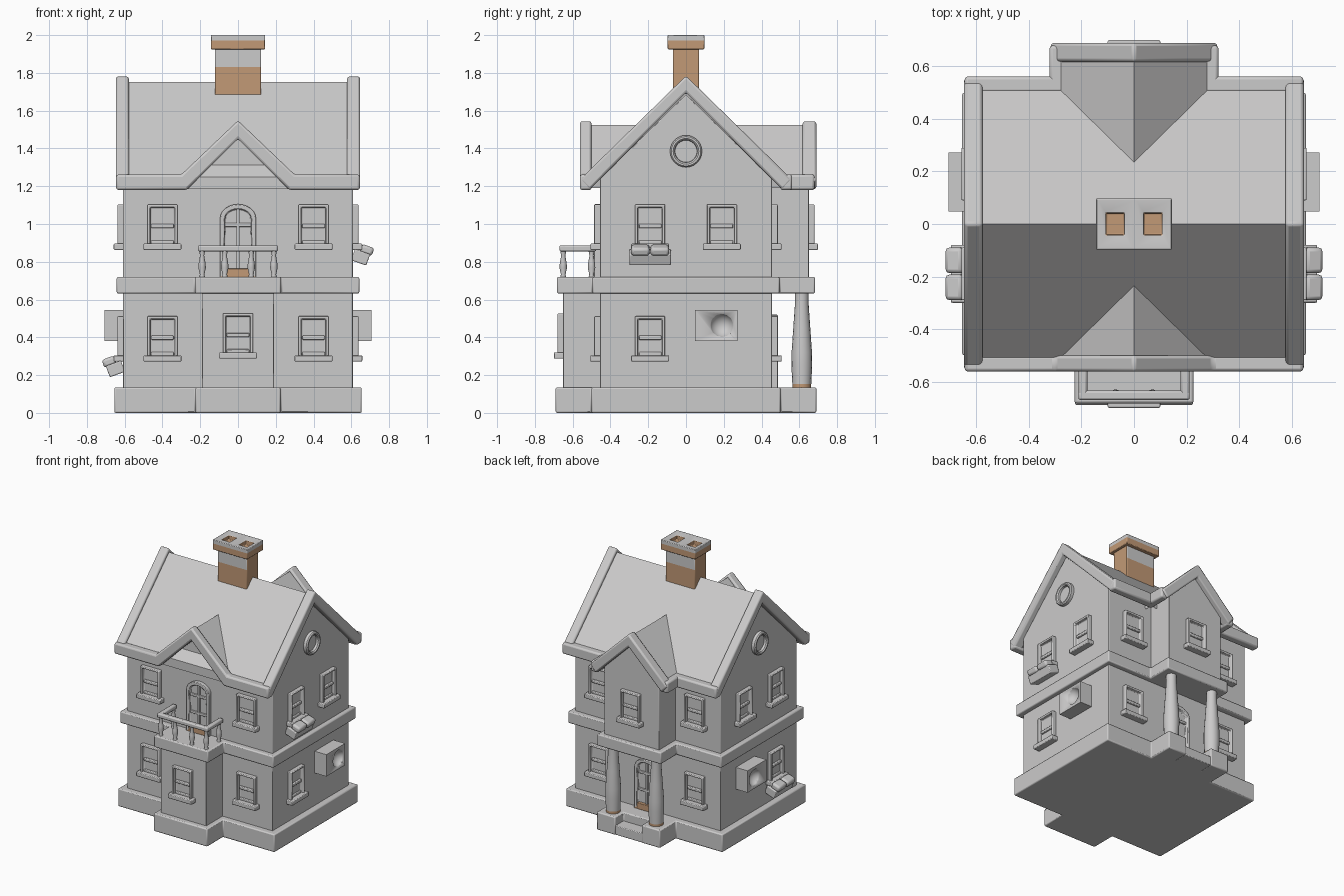
import bpy, bmesh
from math import pi, cos, sin, radians
from mathutils import Matrix, Vector

cube = bpy.data.objects.get("Cube")
if cube:
    bpy.data.objects.remove(cube)


def material(name, rgb):
    m = bpy.data.materials.new(name)
    m.use_nodes = True
    m.diffuse_color = (*rgb, 1)
    m.node_tree.nodes["Principled BSDF"].inputs["Base Color"].default_value = (*rgb, 1)
    return m


STONE = material("pale grey", (0.6, 0.595, 0.595))
BRICK = material("warm brown", (0.54, 0.32, 0.18))


def finish(name, bm, bevel=0.008, matrix=None, rule=None):
    """Turn a bmesh into a softly bevelled object; rule picks the brown faces."""
    bmesh.ops.recalc_face_normals(bm, faces=bm.faces)
    if rule:
        for f in bm.faces:
            f.material_index = int(rule(f.calc_center_median(), f.normal))
    mesh = bpy.data.meshes.new(name)
    bm.to_mesh(mesh)
    bm.free()
    mesh.materials.append(STONE)
    mesh.materials.append(BRICK)
    ob = bpy.data.objects.new(name, mesh)
    bpy.context.collection.objects.link(ob)
    if matrix:
        ob.matrix_world = matrix
    bpy.ops.object.select_all(action='DESELECT')
    ob.select_set(True)
    bpy.context.view_layer.objects.active = ob
    bpy.ops.object.shade_smooth_by_angle(angle=radians(35))
    if bevel:
        mod = ob.modifiers.new("soft_edges", 'BEVEL')
        mod.width, mod.segments, mod.limit_method = bevel, 2, 'ANGLE'
    return ob


def extrude(bm, pts, axis, a, b):
    """Extrude a 2D outline along an axis; returns the end face at b."""
    place = {'x': lambda p, t: (t, *p), 'y': lambda p, t: (p[0], t, p[1]),
             'z': lambda p, t: (*p, t)}[axis]
    lo = [bm.verts.new(place(p, a)) for p in pts]
    hi = [bm.verts.new(place(p, b)) for p in pts]
    bm.faces.new(lo)
    for i in range(len(pts)):
        j = (i + 1) % len(pts)
        bm.faces.new((lo[i], lo[j], hi[j], hi[i]))
    return bm.faces.new(hi)


def prism(name, pts, axis, a, b, bevel=0.008):
    bm = bmesh.new()
    extrude(bm, pts, axis, a, b)
    return finish(name, bm, bevel)


def add_box(bm, x, y, z):
    return extrude(bm, [(x[0], z[0]), (x[1], z[0]), (x[1], z[1]), (x[0], z[1])], 'y', y[1], y[0])


def box(name, x, y, z, bevel=0.008, matrix=None):
    bm = bmesh.new()
    add_box(bm, x, y, z)
    return finish(name, bm, bevel, matrix)


def both(half):
    """Mirror a half profile that starts on the centre line and ends on it."""
    return half + [(-u, v) for u, v in reversed(half) if u]


def chevron(top, edge, tip, under):
    return [(0, top), edge, tip, (0, under), (-tip[0], tip[1]), (-edge[0], edge[1])]


def lathe(name, profile, matrix, sides=16, rule=None):
    bm = bmesh.new()
    rings = [[bm.verts.new((r * cos(2 * pi * i / sides), r * sin(2 * pi * i / sides), z))
              for i in range(sides)] for r, z in profile]
    for low, high in zip(rings, rings[1:]):
        for i in range(sides):
            j = (i + 1) % sides
            bm.faces.new((low[i], low[j], high[j], high[i]))
    bm.faces.new(rings[0])
    bm.faces.new(rings[-1])
    return finish(name, bm, 0, matrix, rule)


def on_wall(x, y, z, angle):
    return Matrix.Translation((x, y, z)) @ Matrix.Rotation(radians(angle), 4, 'Z')


def stepped_outline(w, d, fw, fd, bw, bd, notch=None):
    """Floor outline with a front bay and a back bay."""
    half = [(0, -fd), (fw, -fd), (fw, -d), (w, -d), (w, d), (bw, d), (bw, bd)]
    half += [(notch, bd), (notch, 0.59), (0, 0.59)] if notch else [(0, bd)]
    return both(half)


# Foundation, floor band and walls
prism("foundation", stepped_outline(0.655, 0.5, 0.225, 0.69, 0.265, 0.69, 0.11), 'z', 0, 0.135)
box("porch_step", (-0.115, 0.115), (0.55, 0.685), (0, 0.07), 0.005)
prism("floor_band", stepped_outline(0.642, 0.495, 0.227, 0.683, 0.267, 0.683), 'z', 0.632, 0.72)
prism("main_walls", [(-0.456, 0.1), (0.456, 0.1), (0.456, 1.24), (0, 1.685), (-0.456, 1.24)],
      'x', -0.608, 0.608, 0.004)
box("front_bay_wall", (-0.19, 0.19), (-0.65, -0.4), (0.1, 0.66), 0.004)
prism("back_bay_wall", [(-0.23, 0.68), (0.23, 0.68), (0.23, 1.24), (0, 1.47), (-0.23, 1.24)],
      'y', 0.3, 0.65, 0.004)
prism("front_gable_wall", [(-0.28, 1.19), (0.28, 1.19), (0, 1.47)], 'y', -0.456, -0.1, 0)

# Roof surfaces
prism("main_roof", chevron(1.752, (0.52, 1.25), (0.52, 1.185), 1.68), 'x', -0.6, 0.6, 0)
for name, a, b in (("front_gable_roof", -0.53, -0.1), ("back_gable_roof", 0.1, 0.65)):
    prism(name, chevron(1.525, (0.29, 1.25), (0.28, 1.19), 1.45), 'y', a, b, 0)

# Raised roof borders
for s, side in ((1, "left"), (-1, "right")):
    a, b = sorted((s * 0.577, s * 0.647))
    prism(side + "_gable_border", chevron(1.785, (0.562, 1.235), (0.512, 1.18), 1.695), 'x', a, b, 0.012)
    a, b = sorted((s * 0.265, s * 0.645))
    box(side + "_back_eave", (a, b), (0.5, 0.562), (1.18, 1.262), 0.012)
    a, b = sorted((s * 0.265, s * 0.322))
    box(side + "_bay_eave", (a, b), (0.5, 0.68), (1.18, 1.262), 0.012)
prism("front_border", both([(0, 1.548), (0.3, 1.262), (0.645, 1.262), (0.645, 1.18),
                            (0.272, 1.18), (0, 1.45)]), 'y', -0.562, -0.5, 0.012)
prism("back_gable_border", chevron(1.548, (0.322, 1.235), (0.275, 1.18), 1.45), 'y', 0.618, 0.69, 0.012)

# Chimney shaft, brown below and on its narrow sides
bm = bmesh.new()
add_box(bm, (-0.123, 0.123), (-0.07, 0.07), (1.65, 1.93))
bmesh.ops.bisect_plane(bm, geom=bm.verts[:] + bm.edges[:] + bm.faces[:],
                       plane_co=(0, 0, 1.83), plane_no=(0, 0, 1))
finish("chimney_shaft", bm, 0.006, None,
       lambda c, n: c.z < 1.83 or (abs(n.x) > 0.5 and c.z < 1.9))

# Chimney cap with two flues
bm = bmesh.new()
add_box(bm, (-0.144, 0.144), (-0.097, 0.097), (1.925, 2.0))
for co, no in (((0, 0, 1.972), (0, 0, 1)), ((0, 0, 0), (1, 0, 0))):
    bmesh.ops.bisect_plane(bm, geom=bm.verts[:] + bm.edges[:] + bm.faces[:], plane_co=co, plane_no=no)
bm.normal_update()
bmesh.ops.recalc_face_normals(bm, faces=bm.faces)
for f in [f for f in bm.faces if f.normal.z > 0.9]:
    bmesh.ops.inset_individual(bm, faces=[f], thickness=0.015)
    bmesh.ops.inset_individual(bm, faces=[f], thickness=0.02)
    mid = f.calc_center_median()
    for v in f.verts:
        v.co = Vector((mid.x + (0.035 if v.co.x > mid.x else -0.035),
                       0.042 if v.co.y > 0 else -0.042, 1.99))
    bmesh.ops.inset_individual(bm, faces=[f], thickness=0.002, depth=-0.03)
finish("chimney_cap", bm, 0.004, None, lambda c, n: c.z < 1.97 or (abs(c.y) < 0.045 and c.z < 1.985))


# Windows: recessed frame, two sashes and a sill
def window(name, matrix):
    bm = bmesh.new()
    face = add_box(bm, (-0.08, 0.08), (-0.03, 0.02), (0.01, 0.24))
    bmesh.ops.recalc_face_normals(bm, faces=bm.faces)
    bmesh.ops.inset_individual(bm, faces=[face], thickness=0.02)
    bmesh.ops.inset_individual(bm, faces=[face], thickness=0.004, depth=-0.026)
    add_box(bm, (-0.06, 0.06), (-0.018, 0.01), (0.115, 0.137))
    add_box(bm, (-0.06, 0.06), (-0.014, 0.01), (0.03, 0.05))
    add_box(bm, (-0.1, 0.1), (-0.05, 0.02), (0, 0.033))
    finish(name, bm, 0.005, matrix)


LOWER, UPPER = 0.272, 0.863
for s, side in ((1, "left"), (-1, "right")):
    for z, floor in ((LOWER, "lower"), (UPPER, "upper")):
        window(f"front_{side}_{floor}_window", on_wall(s * 0.4, -0.456, z, 0))
        window(f"back_{side}_{floor}_window", on_wall(s * 0.4, 0.456, z, 180))
        window(f"{side}_{floor}_window", on_wall(s * 0.608, -0.19, z, s * 90))
    window(f"{side}_upper_rear_window", on_wall(s * 0.608, 0.19, UPPER, s * 90))
window("front_bay_window", on_wall(0, -0.65, 0.287, 0))
window("back_bay_window", on_wall(0, 0.65, UPPER, 180))


# Arched doors with a brown lower panel
def door(name, matrix):
    bm = bmesh.new()
    arch = [(0.095 * cos(pi * i / 12), 0.315 + 0.075 * sin(pi * i / 12)) for i in range(13)]
    face = extrude(bm, [(-0.095, 0)] + arch[::-1] + [(0.095, 0)], 'y', 0.02, -0.03)
    bmesh.ops.recalc_face_normals(bm, faces=bm.faces)
    bmesh.ops.inset_individual(bm, faces=[face], thickness=0.024)
    bmesh.ops.inset_individual(bm, faces=[face], thickness=0.004, depth=-0.022)
    add_box(bm, (-0.009, 0.009), (-0.018, 0.01), (0.03, 0.37))
    for z in (0.14, 0.27):
        add_box(bm, (-0.07, 0.07), (-0.018, 0.01), (z, z + 0.02))
    add_box(bm, (-0.07, 0.07), (-0.032, 0.01), (0.003, 0.05))
    finish(name, bm, 0.004, matrix,
           lambda c, n: c.z < 0.052 and abs(c.x) < 0.072 and c.y < -0.005)


door("balcony_door", on_wall(0, -0.456, 0.715, 0))
door("porch_door", on_wall(0, 0.456, 0.13, 180))

# Balcony rails and turned balusters
box("front_rail", (-0.212, 0.212), (-0.67, -0.635), (0.855, 0.887))
BALUSTER = [(0.016, 0), (0.012, 0.015), (0.02, 0.05), (0.018, 0.075), (0.011, 0.115), (0.016, 0.14)]
for s, side in ((1, "left"), (-1, "right")):
    a, b = sorted((s * 0.178, s * 0.212))
    box(side + "_rail", (a, b), (-0.66, -0.475), (0.855, 0.887))
    for x, y in ((0.19, -0.65), (0.07, -0.65), (0.19, -0.5)):
        lathe(side + "_baluster", BALUSTER, Matrix.Translation((s * x, y, 0.718)), 12)
    # Porch columns
    lathe(side + "_column", [(0.05, 0.125), (0.05, 0.152), (0.055, 0.25), (0.054, 0.32), (0.045, 0.45),
                             (0.036, 0.58), (0.036, 0.64)],
          Matrix.Translation((s * 0.18, 0.613, 0)), 16, lambda c, n: c.z < 0.15)
    # Round attic window
    lathe(side + "_round_window", [(0.085, -0.02), (0.085, 0.022), (0.078, 0.03), (0.068, 0.03),
                                   (0.06, 0.022), (0.058, 0.006)],
          Matrix.Translation((s * 0.608, 0, 1.385)) @ Matrix.Rotation(s * pi / 2, 4, 'Y'), 24)

    # Air unit with a scooped fan opening
    a, b = sorted((s * 0.59, s * 0.706))
    unit = box(side + "_air_unit", (a, b), (0.048, 0.272), (0.38, 0.545), 0)
    bm = bmesh.new()
    bmesh.ops.create_uvsphere(bm, u_segments=24, v_segments=16, radius=0.066)
    cutter = finish(side + "_fan_cutter", bm, 0, Matrix.Translation((s * 0.73, 0.19, 0.463)))
    cutter.hide_render = True
    cutter.hide_set(True)
    cut = unit.modifiers.new("fan_opening", 'BOOLEAN')
    cut.object, cut.operation, cut.solver = cutter, 'DIFFERENCE', 'EXACT'

    # Tilted flower box under one window on each side
    base = UPPER if s > 0 else LOWER
    tilt = (on_wall(s * 0.648, -0.19, base - 0.035, s * 90) @ Matrix.Rotation(radians(20), 4, 'X'))
    box(side + "_flower_box", (-0.11, 0.11), (-0.045, 0.04), (-0.035, 0.028), 0.006, tilt)
    for x in (-0.1, 0.003):
        box(side + "_flower_clump", (x, x + 0.097), (-0.055, 0.015), (0.02, 0.066), 0.014, tilt)
